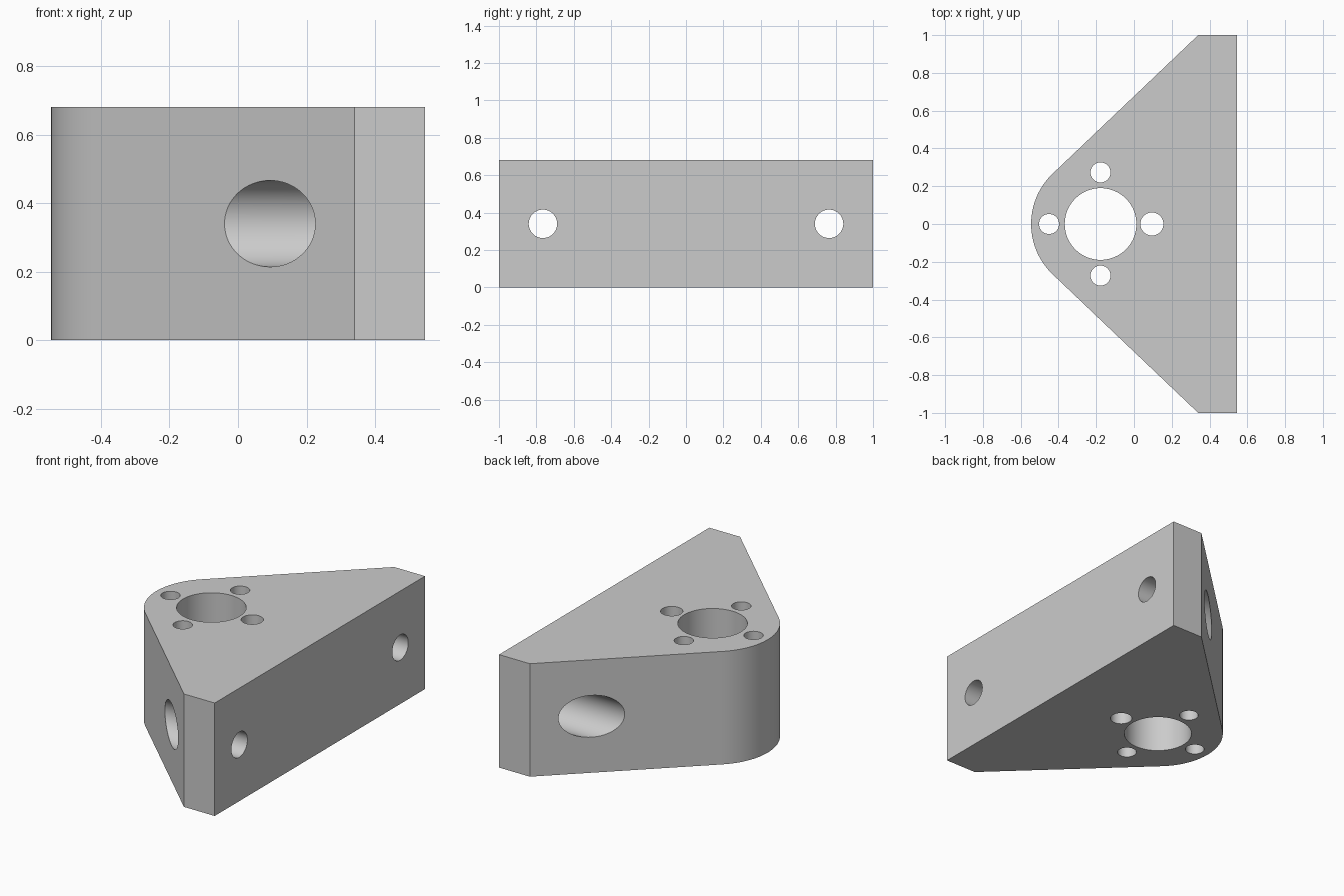
import bpy, bmesh, math
from mathutils import Matrix, Vector

cube = bpy.data.objects.get("Cube")
if cube:
    bpy.data.objects.remove(cube, do_unlink=True)

HEIGHT = 0.68
BACK = 0.545             # flat mounting side at +x
CORNER = 0.34            # where the slanted sides start
NOSE_X, NOSE_R = -0.177, 0.368
MID = HEIGHT / 2

metal = bpy.data.materials.new("grey metal")
metal.use_nodes = True
GREY = (0.6, 0.6, 0.6, 1)
metal.diffuse_color = GREY
metal.node_tree.nodes["Principled BSDF"].inputs["Base Color"].default_value = GREY


def add_object(name, bm):
    mesh = bpy.data.meshes.new(name)
    bmesh.ops.recalc_face_normals(bm, faces=bm.faces)
    bm.to_mesh(mesh)
    bm.free()
    mesh.materials.append(metal)
    obj = bpy.data.objects.new(name, mesh)
    bpy.context.collection.objects.link(obj)
    return obj


# Block outline: straight back, two corner flats, slants tangent to a round nose
dx = CORNER - NOSE_X
tangent = math.atan2(1, dx) + math.acos(NOSE_R / math.hypot(dx, 1))
STEPS = 40
outline = [(BACK, -1), (BACK, 1), (CORNER, 1)]
for i in range(STEPS + 1):
    a = tangent + (math.tau - 2 * tangent) * i / STEPS
    outline.append((NOSE_X + NOSE_R * math.cos(a), NOSE_R * math.sin(a)))
outline.append((CORNER, -1))

bm = bmesh.new()
base = bm.faces.new([bm.verts.new((x, y, 0)) for x, y in outline])
top = bmesh.ops.extrude_face_region(bm, geom=[base])["geom"]
bmesh.ops.translate(bm, vec=(0, 0, HEIGHT),
                    verts=[v for v in top if isinstance(v, bmesh.types.BMVert)])
block = add_object("mounting_block", bm)


def drill(name, start, end, radius):
    """Cut a round hole between two points."""
    start, end = Vector(start), Vector(end)
    axis = end - start
    place = Matrix.Translation((start + end) / 2) @ axis.to_track_quat("Z", "Y").to_matrix().to_4x4()
    bm = bmesh.new()
    bmesh.ops.create_cone(bm, cap_ends=True, segments=64, radius1=radius,
                          radius2=radius, depth=axis.length, matrix=place)
    cutter = add_object(name, bm)
    cutter.hide_render = True
    mod = block.modifiers.new(name, "BOOLEAN")
    mod.operation, mod.solver, mod.object = "DIFFERENCE", "EXACT", cutter
    bpy.context.view_layer.objects.active = block
    bpy.ops.object.modifier_apply(modifier=name)
    bpy.data.objects.remove(cutter, do_unlink=True)


# Vertical centre bore with four small holes around it
for name, x, y, r in [("centre_bore", NOSE_X, 0, 0.19),
                      ("nose_hole", -0.45, 0, 0.053),
                      ("inner_hole", 0.095, 0, 0.061),
                      ("back_hole", NOSE_X, 0.273, 0.053),
                      ("front_hole", NOSE_X, -0.273, 0.053)]:
    drill(name, (x, y, -0.1), (x, y, HEIGHT + 0.1), r)

# Counterbored bolt holes running through both wings
for side, y in (("front", -0.765), ("back", 0.765)):
    drill(side + "_counterbore", (-0.4, y, MID), (0.41, y, MID), 0.126)
    drill(side + "_bolt_hole", (0.3, y, MID), (0.7, y, MID), 0.076)

# Smooth the curved walls, keep the large plane faces flat
bpy.ops.object.select_all(action="DESELECT")
block.select_set(True)
bpy.context.view_layer.objects.active = block
bpy.ops.object.shade_smooth_by_angle(angle=math.radians(30))
for face in block.data.polygons:
    face.use_smooth = face.area < 0.05
